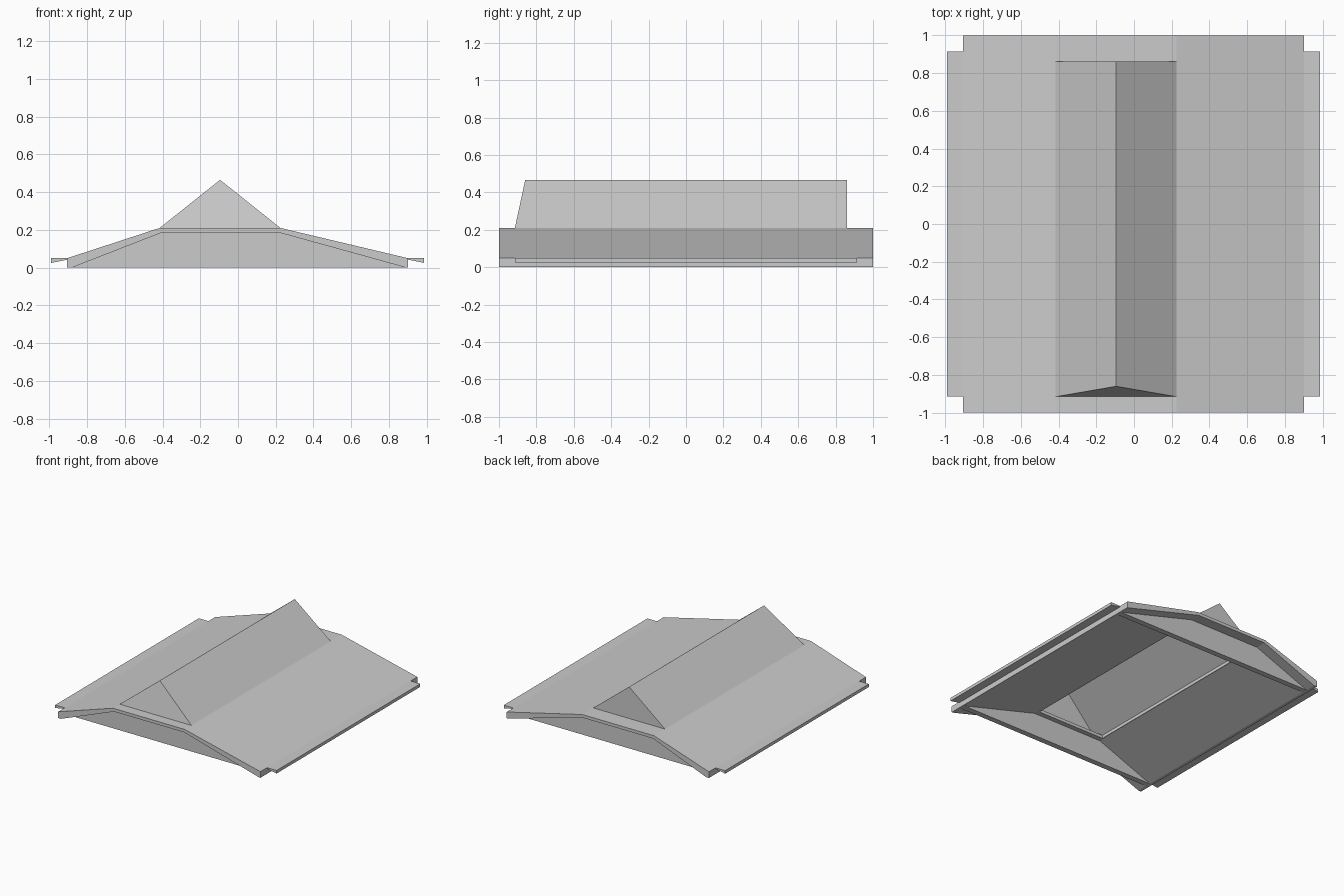
import bpy, bmesh

cube = bpy.data.objects.get("Cube")
if cube:
    bpy.data.objects.remove(cube, do_unlink=True)

# One flat grey
grey = bpy.data.materials.new("light_grey")
grey.use_nodes = True
color = (0.6, 0.6, 0.6, 1)
grey.diffuse_color = color
grey.node_tree.nodes["Principled BSDF"].inputs["Base Color"].default_value = color

END = 0.915      # where gables, gutters and ridge stop
LEFT, RIGHT = -0.415, 0.225   # edges of the flat centre strip
PEAK = -0.095


def add_object(name, bm):
    bmesh.ops.recalc_face_normals(bm, faces=bm.faces)
    mesh = bpy.data.meshes.new(name)
    bm.to_mesh(mesh)
    bm.free()
    mesh.materials.append(grey)
    obj = bpy.data.objects.new(name, mesh)
    bpy.context.collection.objects.link(obj)
    return obj


def extrude_profile(name, points, y0, y1):
    """Extrude a closed x-z outline along y."""
    bm = bmesh.new()
    face = bm.faces.new([bm.verts.new((x, y0, z)) for x, z in points])
    result = bmesh.ops.extrude_face_region(bm, geom=[face])
    verts = [v for v in result["geom"] if isinstance(v, bmesh.types.BMVert)]
    bmesh.ops.translate(bm, verts=verts, vec=(0, y1 - y0, 0))
    return add_object(name, bm)


# Roof shell: bent slab with open underside
outer = [(-0.905, 0), (-0.905, 0.05), (LEFT, 0.21), (RIGHT, 0.21), (0.9, 0.05), (0.9, 0)]
inner = [(0.89, 0), (0.22, 0.185), (-0.405, 0.185), (-0.88, 0)]
roof = extrude_profile("roof_shell", outer + inner, -1, 1)

# Opening beneath the ridge
hole = [(LEFT + 0.02, 0.1), (RIGHT - 0.02, 0.1), (RIGHT - 0.02, 0.3), (LEFT + 0.02, 0.3)]
cutter = extrude_profile("ridge_opening_cutter", hole, -0.83, 0.83)
cutter.hide_render = True
cutter.hide_set(True)
cut = roof.modifiers.new("opening", "BOOLEAN")
cut.operation = "DIFFERENCE"
cut.solver = "EXACT"
cut.object = cutter
bpy.context.view_layer.objects.active = roof
roof.select_set(True)
bpy.ops.object.modifier_apply(modifier=cut.name)
bpy.data.objects.remove(cutter, do_unlink=True)

# Gable walls set back under the overhang
for name, side in (("front_gable", -1), ("back_gable", 1)):
    extrude_profile(name, inner, side * END, side * 0.87)

# Gutters along both eaves
for name, x0, x1 in (("right_gutter", -0.9, -0.99), ("left_gutter", 0.895, 0.985)):
    extrude_profile(name, [(x0, 0.05), (x1, 0.05), (x1, 0.025), (x0, 0.043)], -END, END)

# Hollow ridge: sloped front end, upright back end
bm = bmesh.new()
front = [bm.verts.new(p) for p in ((LEFT, -END, 0.21), (PEAK, -0.86, 0.465), (RIGHT, -END, 0.21))]
back = [bm.verts.new(p) for p in ((LEFT, 0.86, 0.21), (PEAK, 0.86, 0.465), (RIGHT, 0.86, 0.21))]
bm.faces.new(front)
bm.faces.new(back)
for i in range(2):
    bm.faces.new((front[i], front[i + 1], back[i + 1], back[i]))
ridge = add_object("ridge", bm)
shell = ridge.modifiers.new("thickness", "SOLIDIFY")
shell.thickness = 0.006
shell.offset = -1
